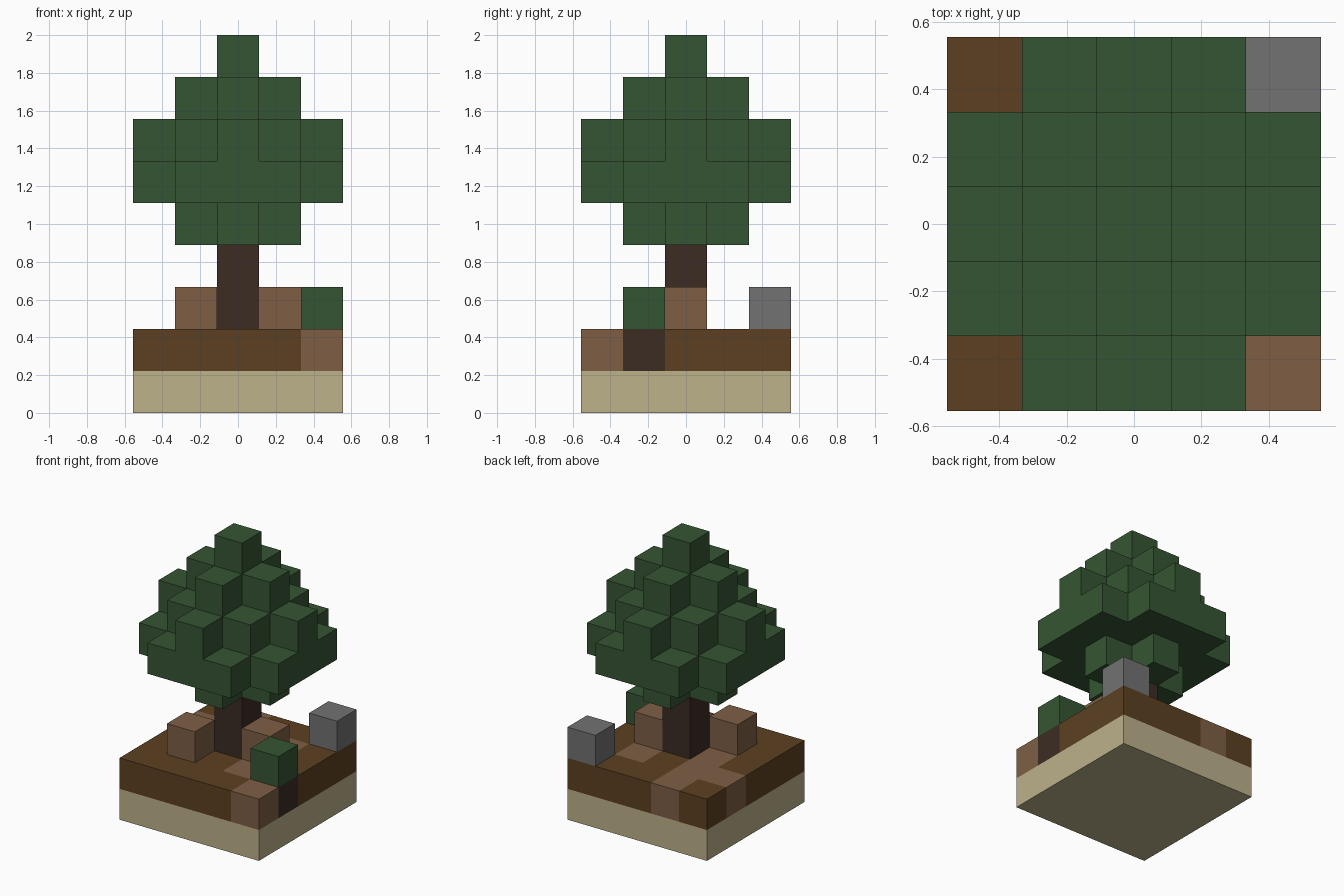
import bpy
import bmesh
from mathutils import Vector

if "Cube" in bpy.data.objects:
    bpy.data.objects.remove(bpy.data.objects["Cube"], do_unlink=True)

UNIT = 2 / 9          # edge of one block
SPAN = range(-2, 3)   # the plot is five blocks wide


def make_material(name, rgb):
    """Flat colour given as 0-255 display values, stored as linear."""
    linear = [((c / 255 + 0.055) / 1.055) ** 2.4 for c in rgb] + [1]
    mat = bpy.data.materials.new(name)
    mat.use_nodes = True
    mat.diffuse_color = linear
    mat.node_tree.nodes["Principled BSDF"].inputs["Base Color"].default_value = linear
    return mat


sand = make_material("pale sand", (189, 178, 139))
soil = make_material("brown soil", (92, 64, 33))
root = make_material("light root brown", (126, 95, 69))
bark = make_material("dark bark", (60, 44, 36))
leaf = make_material("leaf green", (53, 85, 51))
rock = make_material("stone grey", (114, 114, 114))


def diamond(z, radius):
    return {(x, y, z) for x in SPAN for y in SPAN if abs(x) + abs(y) <= radius}


# Root cells and the buried trunk cell showing in the soil layer
soil_roots = {(2, -2), (1, -1), (1, 0), (1, 1), (-1, -1),
              (-1, 0), (-1, 1), (-1, 2), (-2, 1)}
soil_bark = {(2, -1), (0, 0)}


def soil_slot(cell):
    if cell[:2] in soil_roots:
        return 1
    return 2 if cell[:2] in soil_bark else 0


# Canopy: wide round layer, then shrinking diamonds above, a small cross below
wide_layer = {(x, y, 5) for x in SPAN for y in SPAN if abs(x) + abs(y) < 4}
canopy = diamond(4, 1) | wide_layer | diamond(6, 2) | diamond(7, 1) | diamond(8, 0)

# name: (cells, materials)
parts = {
    "sand_base": ({(x, y, 0) for x in SPAN for y in SPAN}, [sand]),
    "soil_layer": ({(x, y, 1) for x in SPAN for y in SPAN}, [soil, root, bark]),
    "trunk": ({(0, 0, 2), (0, 0, 3)}, [bark]),
    "left_root": ({(1, 0, 2)}, [root]),
    "right_root": ({(-1, -1, 2)}, [root]),
    "bush": ({(2, -1, 2)}, [leaf]),
    "stone": ({(2, 2, 2)}, [rock]),
    "canopy": (canopy, [leaf]),
}
filled = set().union(*(cells for cells, mats in parts.values()))
directions = [Vector([s if a == axis else 0 for a in range(3)])
              for axis in range(3) for s in (-1, 1)]


def build_blocks(name, cells, mats):
    """Mesh a set of blocks, keeping only the faces open to the air."""
    bm = bmesh.new()
    for cell in sorted(cells):
        centre = Vector(cell) + Vector((0, 0, 0.5))
        for d in directions:
            if tuple(int(c + n) for c, n in zip(cell, d)) in filled:
                continue
            u = Vector((d.y, d.z, d.x))
            v = d.cross(u)
            corners = [centre + (d + a * u + b * v) / 2
                       for a, b in ((-1, -1), (1, -1), (1, 1), (-1, 1))]
            face = bm.faces.new([bm.verts.new(p * UNIT) for p in corners])
            if len(mats) > 1:
                face.material_index = soil_slot(cell)
    bmesh.ops.remove_doubles(bm, verts=bm.verts[:], dist=0.001)
    mesh = bpy.data.meshes.new(name)
    bm.to_mesh(mesh)
    bm.free()
    for mat in mats:
        mesh.materials.append(mat)
    bpy.context.collection.objects.link(bpy.data.objects.new(name, mesh))


for name, (cells, mats) in parts.items():
    build_blocks(name, cells, mats)
